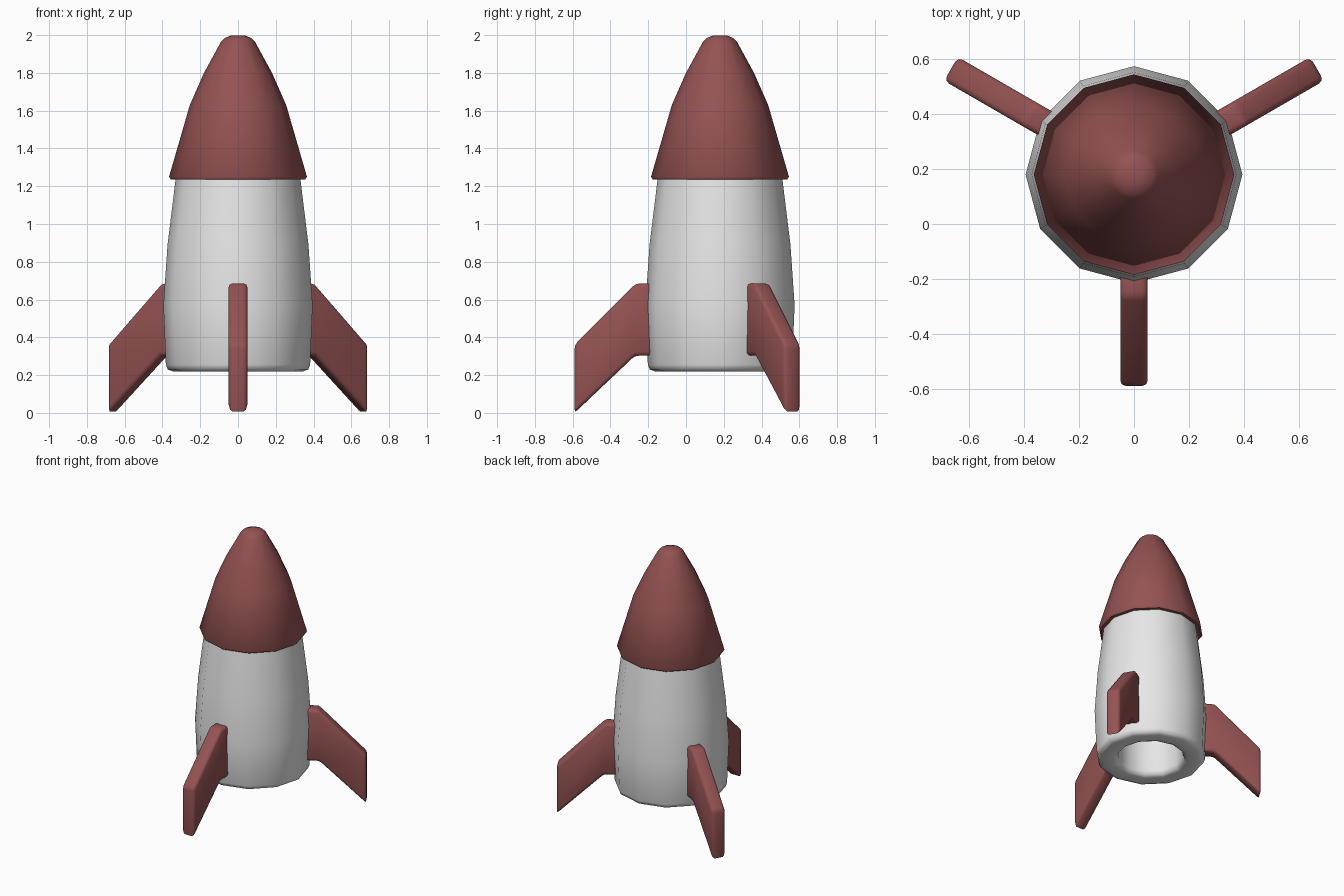
import bpy, bmesh, math
from mathutils import Matrix, Vector

cube = bpy.data.objects.get("Cube")
if cube:
    bpy.data.objects.remove(cube, do_unlink=True)

AXIS = Vector((0, 0.18, 0))   # centre line of the hull
SIDES = 12


def material(name, color):
    m = bpy.data.materials.new(name)
    m.use_nodes = True
    m.diffuse_color = color
    m.node_tree.nodes["Principled BSDF"].inputs["Base Color"].default_value = color
    return m


def finish(name, bm, mat):
    bmesh.ops.recalc_face_normals(bm, faces=bm.faces)
    mesh = bpy.data.meshes.new(name)
    bm.to_mesh(mesh)
    bm.free()
    mesh.materials.append(mat)
    obj = bpy.data.objects.new(name, mesh)
    bpy.context.collection.objects.link(obj)
    bpy.ops.object.select_all(action='DESELECT')
    obj.select_set(True)
    bpy.context.view_layer.objects.active = obj
    bpy.ops.object.shade_smooth_by_angle(angle=math.radians(50))
    return obj


def lathe(name, profile, mat):
    """Spin a (radius, height) profile; both ends are closed with a flat cap."""
    bm = bmesh.new()
    rings = []
    for r, z in profile:
        ring = []
        for i in range(SIDES):
            a = math.tau * i / SIDES
            ring.append(bm.verts.new(AXIS + Vector((r * math.cos(a), r * math.sin(a), z))))
        rings.append(ring)
    for low, high in zip(rings, rings[1:]):
        for i in range(SIDES):
            j = (i + 1) % SIDES
            bm.faces.new((low[i], low[j], high[j], high[i]))
    bm.faces.new(rings[0])
    bm.faces.new(rings[-1])
    return finish(name, bm, mat)


def fin(name, angle, mat):
    """Swept plate with rounded edges, pointing outwards at the given angle."""
    outline = [(0.34, 0.685), (0.445, 0.685), (0.77, 0.36),
               (0.77, 0.0), (0.45, 0.303), (0.34, 0.303)]
    half = 0.05
    bm = bmesh.new()
    face = bm.faces.new([bm.verts.new((s, -half, z)) for s, z in outline])
    ext = bmesh.ops.extrude_face_region(bm, geom=[face])
    moved = [g for g in ext["geom"] if isinstance(g, bmesh.types.BMVert)]
    bmesh.ops.translate(bm, verts=moved, vec=(0, 2 * half, 0))
    bmesh.ops.recalc_face_normals(bm, faces=bm.faces)
    bmesh.ops.bevel(bm, geom=bm.edges[:], offset=0.02, segments=2,
                    profile=0.5, affect='EDGES')
    bm.transform(Matrix.Translation(AXIS) @ Matrix.Rotation(math.radians(angle), 4, 'Z'))
    return finish(name, bm, mat)


white = material("hull_white", (0.8, 0.8, 0.8, 1))
red = material("dull_red", (0.3, 0.085, 0.085, 1))

# Hull, starting inside the exhaust opening and ending under the nose
lathe("hull", [(0.23, 0.57), (0.23, 0.26), (0.24, 0.23), (0.265, 0.22),
               (0.345, 0.22), (0.372, 0.23), (0.382, 0.255), (0.395, 0.57),
               (0.373, 0.89), (0.33, 1.24)], white)

# Nose cone with a slight overhang
lathe("nose_cone", [(0.31, 1.235), (0.355, 1.235), (0.365, 1.25), (0.255, 1.63),
                    (0.18, 1.80), (0.09, 1.965), (0.07, 1.985), (0.035, 1.999)], red)

# Three landing fins
for label, angle in (("front_fin", -90), ("back_left_fin", 30), ("back_right_fin", 150)):
    fin(label, angle, red)
